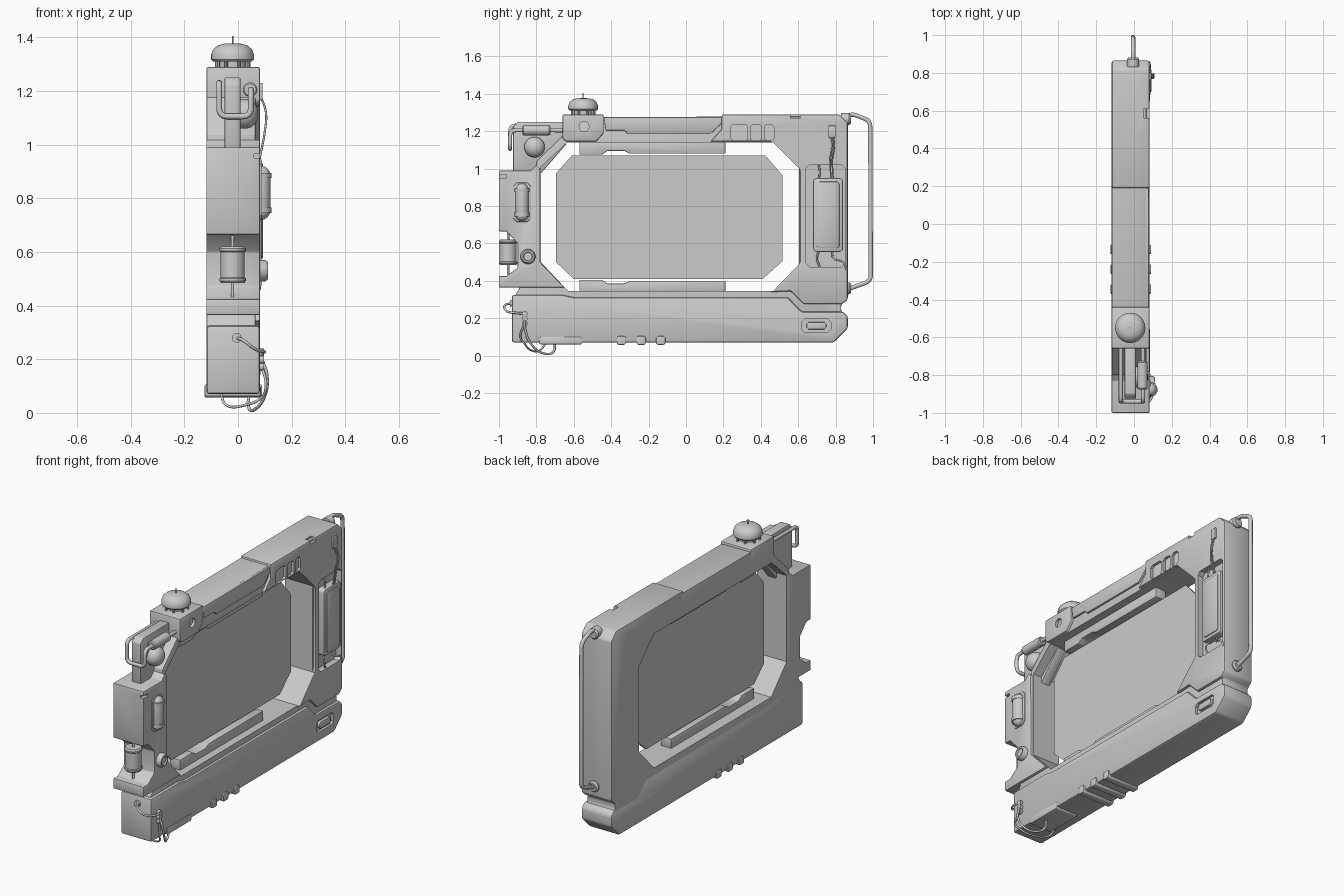
import bpy, bmesh, math
from mathutils import Vector

if "Cube" in bpy.data.objects:
    bpy.data.objects.remove(bpy.data.objects["Cube"])

BACK, FRONT = -0.118, 0.082


def finish(ob, smooth=True):
    bpy.ops.object.select_all(action='DESELECT')
    ob.select_set(True)
    bpy.context.view_layer.objects.active = ob
    if smooth:
        bpy.ops.object.shade_smooth_by_angle(angle=math.radians(35))
    return ob


def apply_mods(ob):
    bpy.context.view_layer.objects.active = ob
    for m in list(ob.modifiers):
        bpy.ops.object.modifier_apply(modifier=m.name)


def prism(name, pts, x0, x1, bevel=0.0, seg=2):
    """Extrude a (y, z) side profile from x0 to x1."""
    bm = bmesh.new()
    f = bm.faces.new([bm.verts.new((x0, y, z)) for y, z in pts])
    r = bmesh.ops.extrude_face_region(bm, geom=[f])
    bmesh.ops.translate(bm, vec=(x1 - x0, 0, 0),
                        verts=[v for v in r['geom'] if isinstance(v, bmesh.types.BMVert)])
    bmesh.ops.recalc_face_normals(bm, faces=bm.faces)
    me = bpy.data.meshes.new(name)
    bm.to_mesh(me)
    bm.free()
    ob = bpy.data.objects.new(name, me)
    bpy.context.collection.objects.link(ob)
    if bevel:
        m = ob.modifiers.new('bevel', 'BEVEL')
        m.width, m.segments, m.limit_method = bevel, seg, 'ANGLE'
        apply_mods(ob)
    return finish(ob, bool(bevel))


def rect(y0, y1, z0, z1, c=0.0):
    if not c:
        return [(y0, z0), (y1, z0), (y1, z1), (y0, z1)]
    return [(y0 + c, z0), (y1 - c, z0), (y1, z0 + c), (y1, z1 - c),
            (y1 - c, z1), (y0 + c, z1), (y0, z1 - c), (y0, z0 + c)]


def cut(ob, pts, x0, x1):
    c = prism('cutter', pts, x0, x1)
    c.hide_render = True
    m = ob.modifiers.new('cut', 'BOOLEAN')
    m.operation, m.object, m.solver = 'DIFFERENCE', c, 'EXACT'
    apply_mods(ob)
    bpy.data.objects.remove(c)
    finish(ob)


def lathe(name, prof, loc, axis='Z', n=28):
    """Spin an (r, h) profile about an axis through loc."""
    bm = bmesh.new()
    vs = [bm.verts.new((r, 0, h)) for r, h in prof]
    es = [bm.edges.new(p) for p in zip(vs, vs[1:])]
    bmesh.ops.spin(bm, geom=vs + es, axis=(0, 0, 1), cent=(0, 0, 0), steps=n, angle=2 * math.pi)
    bmesh.ops.remove_doubles(bm, verts=bm.verts, dist=1e-5)
    bmesh.ops.recalc_face_normals(bm, faces=bm.faces)
    me = bpy.data.meshes.new(name)
    bm.to_mesh(me)
    bm.free()
    ob = bpy.data.objects.new(name, me)
    bpy.context.collection.objects.link(ob)
    ob.location = loc
    ob.rotation_euler = {'Z': (0, 0, 0), 'X': (0, math.pi / 2, 0), 'Y': (-math.pi / 2, 0, 0)}[axis]
    return finish(ob)


def tube(name, pts, r, corner=0.02, curvy=False):
    """Pipe along points: rounded corners, or a loose wire."""
    cu = bpy.data.curves.new(name, 'CURVE')
    cu.dimensions, cu.bevel_depth, cu.bevel_resolution = '3D', r, 3
    cu.use_fill_caps = True
    P = [Vector(p) for p in pts]
    if curvy:
        sp = cu.splines.new('BEZIER')
        sp.bezier_points.add(len(P) - 1)
        for b, p in zip(sp.bezier_points, P):
            b.co = p
            b.handle_left_type = b.handle_right_type = 'AUTO'
        sp.resolution_u = 8
    else:
        out = [P[0]]
        for a, p, b in zip(P, P[1:], P[2:]):
            s, e = p + (a - p).normalized() * corner, p + (b - p).normalized() * corner
            out += [s.lerp(p, t).lerp(p.lerp(e, t), t) for t in (0, .25, .5, .75, 1)]
        out.append(P[-1])
        sp = cu.splines.new('POLY')
        sp.points.add(len(out) - 1)
        for q, p in zip(sp.points, out):
            q.co = (*p, 1)
        sp.use_smooth = True
    ob = bpy.data.objects.new(name, cu)
    bpy.context.collection.objects.link(ob)
    return ob


# Frame core and the raised shells around it
opening = [(-.775, .5), (-.63, .345), (.465, .345), (.605, .49),
           (.605, 1.0), (.465, 1.14), (-.635, 1.14), (-.775, 1.01)]
core = prism('frame_core', [(-.91, .08), (.785, .08), (.855, .14), (.855, .2), (.83, .24), (.83, .27),
                            (.855, .3), (.855, 1.23), (.81, 1.28), (-.65, 1.275), (-.655, 1.18),
                            (-.8, 1.04), (-.8, .96), (-.89, .96), (-.89, .36), (-.91, .33)],
             BACK + .001, .066, .006)
lower = prism('lower_shell', [(-.93, .07), (.79, .07), (.865, .145), (.865, .21), (.84, .235), (.62, .235),
                              (.545, .312), (-.6, .312), (-.66, .325), (-.93, .325)], BACK, FRONT, .012)
column = prism('right_column_shell', [(.19, 1.29), (.82, 1.29), (.865, 1.245), (.865, .3), (.835, .275), (.63, .275),
                                      (.56, .345), (.45, .34), (.61, .5), (.61, .99), (.45, 1.145), (.13, 1.145),
                                      (.19, 1.21)], BACK, FRONT, .01)
corner = prism('top_left_shell', [(-.66, 1.29), (-.44, 1.29), (-.44, 1.19), (-.48, 1.145), (-.64, 1.145),
                                  (-.66, 1.16)], BACK, FRONT, .008)
side = prism('left_side_shell', [(-1, .99), (-1, .665), (-.96, .665), (-.9, .6), (-.9, .47), (-.96, .425), (-1, .425),
                                 (-1, .365), (-.65, .365), (-.78, .5), (-.78, 1.0), (-.8, 1.02), (-.83, .99)],
             BACK, FRONT, .005)
for ob in (core, column):
    cut(ob, opening, -.3, .3)
for ob in (core, column):
    cut(ob, rect(.64, .852, .475, 1.02, .02), .045, .3)
# Finger slots, top notch, lens hole, side seams
for y0, y1 in ((.24, .33), (.345, .405), (.42, .47)):
    cut(column, rect(y0, y1, 1.15, 1.235, .012), .062, .3)
cut(column, rect(.56, .61, 1.268, 1.4), .05, .3)
cut(corner, [(-.545 + .026 * math.cos(a * math.pi / 12), 1.225 + .026 * math.sin(a * math.pi / 12))
             for a in range(24)], .06, .3)
cut(side, rect(-1.1, -.96, .95, .965), .06, .3)
cut(lower, rect(.62, .775, .125, .195, .015), .068, .3)
prism('latch_button', rect(.645, .75, .14, .18, .01), .06, .084, .004)
prism('top_bar_lip', [(-.43, 1.205), (-.33, 1.205), (-.31, 1.185), (.13, 1.185), (.19, 1.24), (.19, 1.275),
                      (-.44, 1.275)], .05, .077, .004)

# Screen slab and its two clips
prism('screen', [(-.695, .5), (-.6, .41), (.41, .41), (.515, .505), (.515, .965), (.425, 1.07), (-.61, 1.07),
                 (-.695, .975)], -.026, -.014)
clip = [(-.57, .34), (.21, .34), (.21, .4), (-.3, .4), (-.33, .385), (-.42, .385), (-.45, .405), (-.57, .405)]
for name, pts in (('lower_screen_clip', clip), ('upper_screen_clip', [(y, 1.48 - z) for y, z in clip])):
    prism(name, pts, -.05, .02, .004)

# Underside ridges and foot
for i, y in enumerate((-.345, -.24, -.135)):
    prism(f'grip_ridge_{i}', rect(y - .025, y + .025, .058, .105, .008), -.124, .09, .004)
prism('foot', rect(-.785, -.555, .06, .1, .006), -.06, .085, .004)

# Dome beacon on top
lathe('beacon_dome', [(0, 1.31), (.072, 1.31), (.08, 1.318), (.08, 1.335), (.072, 1.355), (.055, 1.37),
                      (.03, 1.376), (0, 1.377)], (-.02, -.55, 0), n=40)
lathe('beacon_base', [(0, 1.28), (.05, 1.28), (.05, 1.315), (0, 1.315)], (-.02, -.55, 0))
lathe('beacon_antenna', [(0, 1.37), (.003, 1.37), (.003, 1.405), (0, 1.405)], (-.02, -.55, 0), n=10)
for i in range(8):
    a = i * math.pi / 4 + .39
    lathe(f'beacon_post_{i}', [(0, 1.285), (.007, 1.285), (.007, 1.315), (0, 1.315)],
          (-.02 + .064 * math.cos(a), -.55 + .064 * math.sin(a), 0), n=10)

# Upper left bracket with bumper bar, sensor cylinder and ball
prism('upper_bracket', [(-.925, .97), (-.78, .97), (-.64, 1.13), (-.64, 1.25), (-.9, 1.25), (-.925, 1.225)],
      -.05, .01, .006)
tube('bumper_bar', [(-.07, -.64, 1.23), (-.07, -.94, 1.23), (-.07, -.94, 1.105), (.048, -.94, 1.105),
                    (.048, -.94, 1.205), (.048, -.64, 1.205)], .011, .03)
lathe('sensor_cylinder', [(0, -.075), (.022, -.075), (.027, -.068), (.027, .068), (.022, .075), (0, .075)],
      (.045, -.8, 1.205), 'Y')
ball = [(.055 * math.cos(t * math.pi / 16), .045 * math.sin(t * math.pi / 16)) for t in range(9)]
lathe('sensor_ball', [(0, -.03), (.055, -.03)] + ball, (.03, -.81, 1.115), 'X')

# Left side canister, knob and recessed roller
cap = [(.036 * math.cos(t * math.pi / 8), .065 + .036 * math.sin(t * math.pi / 8)) for t in range(5)]
lathe('canister', [(r, -h) for r, h in reversed(cap)] + cap, (.085, -.877, .82), n=28)
for i, z in enumerate((.755, .885)):
    lathe(f'canister_band_{i}', [(.034, -.01), (.04, -.01), (.04, .01), (.034, .01)], (.085, -.877, z))
prism('canister_seat', rect(-.925, -.828, .715, .925, .02), .07, .088, .004)
lathe('knob', [(0, -.03), (.04, -.03), (.04, .02), (.033, .03), (.025, .03), (.022, .022), (0, .022)],
      (.081, -.845, .53), 'X')
lathe('roller', [(0, -.12), (.006, -.12), (.006, -.068), (.043, -.068), (.049, -.06), (.049, -.052), (.045, -.048),
                 (.045, .048), (.049, .052), (.049, .06), (.043, .068), (.006, .068), (.006, .12), (0, .12)],
      (-.02, -.951, .552))

# Battery box in the right pocket, with clips and wires
prism('battery_box', rect(.68, .84, .555, .95, .012), .03, .088, .008)
prism('battery_panel', rect(.7, .82, .575, .93, .01), .08, .093, .004)
prism('wire_socket', rect(.762, .8, 1.165, 1.23), .07, .092, .003)
for i, y in enumerate((.775, .787)):
    tube(f'upper_wire_{i}', [(.085, y, 1.18), (.104, y + .006, 1.12), (.1, y - .004, 1.05), (.08, y, .945)],
         .004, curvy=True)
tube('pocket_wire_top', [(.06, .71, 1.02), (.07, .715, .98), (.07, .71, .94)], .005, curvy=True)
tube('pocket_wire_low', [(.06, .71, .56), (.075, .7, .52), (.07, .715, .475)], .005, curvy=True)
tube('pocket_wire_side', [(.06, .78, .56), (.078, .79, .52), (.084, .84, .5), (.08, .858, .46)], .005, curvy=True)

# Carry handle on the back end
tube('carry_handle', [(-.005, .85, 1.275), (-.005, .885, 1.295), (-.005, .985, 1.255), (-.005, .988, .4),
                      (-.005, .85, .35)], .012, .03)
for i, z in enumerate((1.265, .36)):
    lathe(f'handle_flange_{i}', [(0, -.03), (.032, -.03), (.032, .012), (.024, .022), (0, .022)],
          (-.005, .86, z), 'Y')

# Loose wires at the lower left corner
lathe('wire_grommet', [(0, -.012), (.018, -.012), (.018, .012), (0, .012)], (-.005, -.93, .28), 'Y')
for i, z in enumerate((.225, .198, .172)):
    lathe(f'wire_plug_{i}', [(0, -.02), (.015, -.02), (.015, .012), (0, .012)], (.085, -.862, z), 'X', 16)
tube('front_wire', [(-.005, -.93, .28), (.02, -.968, .27), (.06, -.96, .24), (.098, -.9, .228), (.088, -.862, .225)],
     .006, curvy=True)
tube('hanging_wire_a', [(.09, -.862, .198), (.108, -.86, .14), (.1, -.83, .065), (.06, -.76, .012),
                        (.04, -.71, .02), (.04, -.7, .07)], .006, curvy=True)
tube('hanging_wire_b', [(.09, -.862, .172), (.104, -.885, .1), (.09, -.86, .06), (.03, -.83, .03),
                        (-.045, -.78, .03), (-.065, -.74, .08)], .005, curvy=True)
